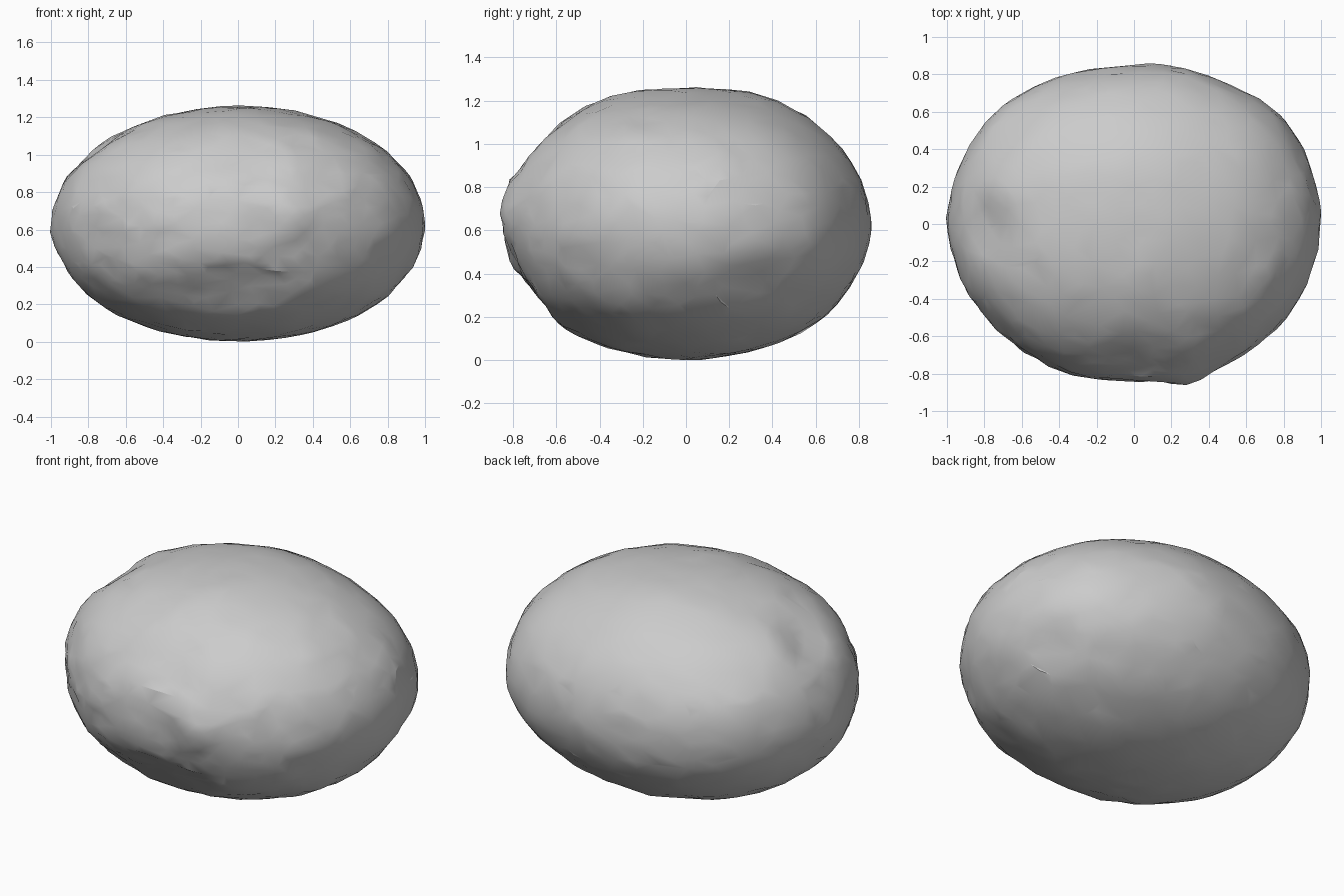
import bpy
import bmesh
import math
from mathutils import Vector, noise

cube = bpy.data.objects.get("Cube")
if cube:
    bpy.data.objects.remove(cube, do_unlink=True)

RADII = Vector((0.985, 0.845, 0.625))
MIDDLE = Vector((0, 0, 0.63))
FULLNESS = 2.11

# Bumps and dents: place on the stone, reach, height
FEATURES = [
    ((0.28, -0.80, 0.68), 0.15, 0.04),
    ((0.13, -0.84, 0.62), 0.09, -0.02),
    ((-0.98, 0.03, 0.60), 0.16, 0.015),
    ((0.98, 0.05, 0.62), 0.25, 0.012),
    ((0.76, 0.54, 0.57), 0.28, 0.028),
    ((-0.76, -0.55, 0.63), 0.28, -0.022),
    ((-0.78, -0.03, 1.00), 0.13, -0.045),
    ((-0.56, -0.06, 1.12), 0.14, -0.015),
    ((-0.70, 0.25, 1.00), 0.20, 0.01),
    ((-0.66, 0.56, 0.70), 0.25, 0.015),
    ((0.20, 0.83, 0.63), 0.20, 0.015),
    ((0.00, 0.35, 1.20), 0.28, 0.015),
    ((0.00, -0.30, 1.20), 0.16, 0.012),
    ((0.20, -0.76, 0.40), 0.15, -0.015),
    ((-0.30, -0.68, 0.28), 0.11, -0.015),
    ((0.80, -0.40, 0.40), 0.14, -0.01),
]

# Flat chips: outward direction, share of the full depth kept
CHIPS = [
    ((0.75, 0.35, -0.55), 0.99),
    ((0.0, -0.76, 0.65), 0.985),
    ((0.0, -0.76, -0.65), 0.975),
]


def stone_point(d):
    """Point on the stone in the unit direction d."""
    size = sum(abs(a) ** FULLNESS for a in d) ** (1 / FULLNESS)
    p = d / size * RADII
    for way, keep in CHIPS:
        n = Vector(way).normalized()
        limit = keep * (n * RADII).length
        if p.dot(n) > limit:
            p -= n * (p.dot(n) - limit)
    height = 0
    for place, reach, rise in FEATURES:
        gap = (p + MIDDLE - Vector(place)).length
        height += rise * math.exp(-(gap / reach) ** 2)
    # The front is rougher than the back
    rough = 0.008 + 0.008 * max(0, -d.y) * (1 - 0.6 * max(0, d.z))
    height += rough * (noise.noise(d * 5) + 0.8 * noise.noise(d * 11))
    return p + d * height + MIDDLE


# Stone body
bm = bmesh.new()
bmesh.ops.create_icosphere(bm, subdivisions=5, radius=1)
for v in bm.verts:
    v.co = stone_point(v.co.normalized())
mesh = bpy.data.meshes.new("stone")
bm.to_mesh(mesh)
bm.free()
stone = bpy.data.objects.new("stone", mesh)
bpy.context.collection.objects.link(stone)

# Grey stone colour
grey = bpy.data.materials.new("stone grey")
grey.use_nodes = True
colour = (0.6, 0.6, 0.6, 1)
grey.diffuse_color = colour
grey.node_tree.nodes["Principled BSDF"].inputs["Base Color"].default_value = colour
mesh.materials.append(grey)

# Thin out to the uneven facets of a worn stone
thin = stone.modifiers.new("worn facets", "DECIMATE")
thin.ratio = 0.45
bpy.context.view_layer.objects.active = stone
stone.select_set(True)
bpy.ops.object.modifier_apply(modifier=thin.name)
bpy.ops.object.shade_smooth_by_angle(angle=math.radians(22))
